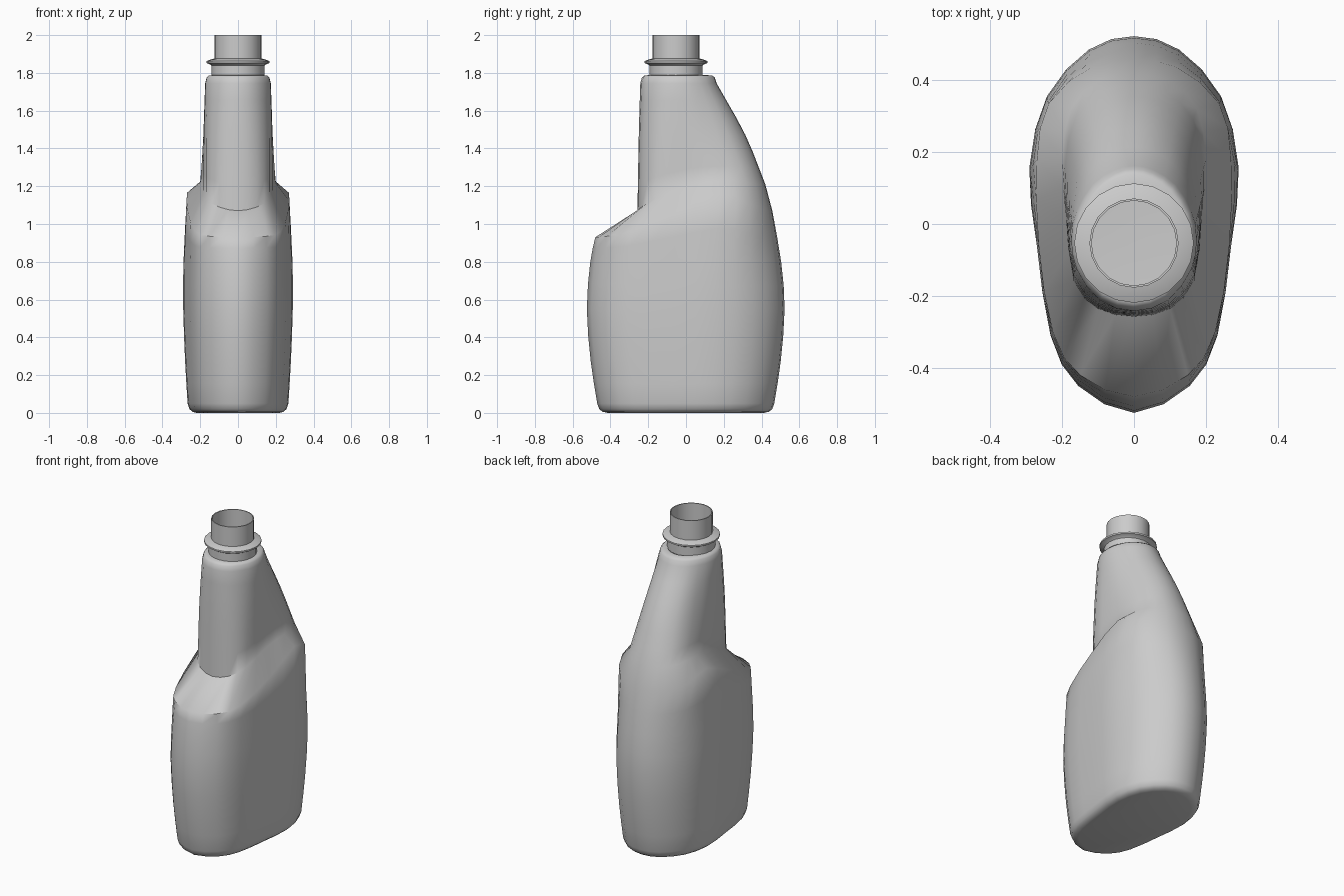
import bpy, bmesh, math
from mathutils import Vector

if "Cube" in bpy.data.objects:
    bpy.data.objects.remove(bpy.data.objects["Cube"])


def catmull(pts, n):
    """Smooth interpolation through vectors, n steps per span."""
    ext = [2 * pts[0] - pts[1]] + pts + [2 * pts[-1] - pts[-2]]
    out = []
    for a, b, c, d in zip(ext, ext[1:], ext[2:], ext[3:]):
        for i in range(n):
            t = i / n
            out.append(0.5 * (2 * b + (c - a) * t + (2 * a - 5 * b + 4 * c - d) * t * t
                              + (3 * b - a - 3 * c + d) * t ** 3))
    return out + [pts[-1].copy()]


def full_ring(half, n=2):
    """Half outline (front to back, +x side) -> smooth closed mirrored ring."""
    pts = [Vector(p) for p in half]
    flip = lambda p: Vector((-p.x, p.y, p.z))
    wide = [flip(pts[1])] + pts + [flip(pts[-2])]
    h = catmull(wide, n)[n:-n]
    return h + [flip(p) for p in reversed(h[1:-1])]


def loft(name, rings, cap_bottom=False, angle=40):
    bm = bmesh.new()
    rows = [[bm.verts.new(p) for p in r] for r in rings]
    for a, b in zip(rows, rows[1:]):
        for i in range(len(a)):
            j = (i + 1) % len(a)
            bm.faces.new((a[i], a[j], b[j], b[i]))
    if cap_bottom:
        bm.faces.new(rows[0][::-1])
    me = bpy.data.meshes.new(name)
    bm.to_mesh(me)
    bm.free()
    ob = bpy.data.objects.new(name, me)
    bpy.context.collection.objects.link(ob)
    bpy.context.view_layer.objects.active = ob
    ob.select_set(True)
    bpy.ops.object.shade_smooth_by_angle(angle=math.radians(angle))
    ob.select_set(False)
    return ob


def at(z, xy):
    return [(x, y, z) for x, y in xy]


def blend(rings, n):
    """Smooth extra rings between control rings, column by column."""
    return [list(r) for r in zip(*[catmull(list(c), n) for c in zip(*rings)])]


# Body: egg-shaped outline scaled at each height
egg = [(0, -.525), (.155, -.45), (.232, -.31), (.27, -.06),
       (.29, .16), (.242, .355), (.125, .485), (0, .522)]


def belly(z, sx, sy):
    return full_ring(at(z, [(x * sx, y * sy) for x, y in egg]))


foot = [belly(0, .76, .79), belly(.006, .83, .84), belly(.02, .885, .875)]

# Shoulder: lower edge dips at the front and fades into the back
shoulder_low = full_ring([(0, -.48, .93), (.15, -.42, .935), (.226, -.30, .96),
                          (.265, -.06, 1.06), (.27, .18, 1.165), (.237, .335, 1.11),
                          (.12, .435, 1.07), (0, .457, 1.07)])
body = blend([belly(.05, .92, .895), belly(.27, .965, .96), belly(.55, 1, 1),
              belly(.8, .995, .965), shoulder_low], 2)

# Grip: slanted base, narrowing to a round top
grip_base = full_ring([(0, -.257, 1.07), (.10, -.235, 1.09), (.168, -.16, 1.135),
                       (.19, .02, 1.205), (.20, .18, 1.225), (.175, .32, 1.22),
                       (.095, .40, 1.21), (0, .42, 1.21)])
grip_mid = full_ring(at(1.47, [(0, -.25), (.10, -.225), (.168, -.14), (.183, 0),
                               (.178, .10), (.145, .225), (.075, .295), (0, .315)]))
grip_top = full_ring(at(1.745, [(0, -.242), (.095, -.212), (.16, -.125), (.174, -.04),
                                (.16, .035), (.115, .11), (.055, .15), (0, .162)]))
grip = blend([grip_base, grip_mid, grip_top], 3)


def shrink(ring, k, z):
    return [Vector((p.x * k, -.053 + (p.y + .053) * k, z)) for p in ring]


cap = [shrink(grip_top, .955, 1.775), shrink(grip_top, .89, 1.787),
       shrink(grip_top, .72, 1.788)]
loft("bottle_body", foot + body + grip + cap, cap_bottom=True, angle=45)

# Threaded-cap neck with collar, turned profile of (radius, height)
profile = [(.14, 1.78), (.14, 1.838), (.15, 1.846), (.166, 1.852), (.166, 1.862),
           (.148, 1.87), (.124, 1.876), (.124, 2.0), (.118, 2.0), (.118, 1.80)]
N = 20
loft("bottle_neck", [[Vector((r * math.sin(2 * math.pi * i / N),
                              -.053 - r * math.cos(2 * math.pi * i / N), z))
                      for i in range(N)] for r, z in profile], angle=35)
